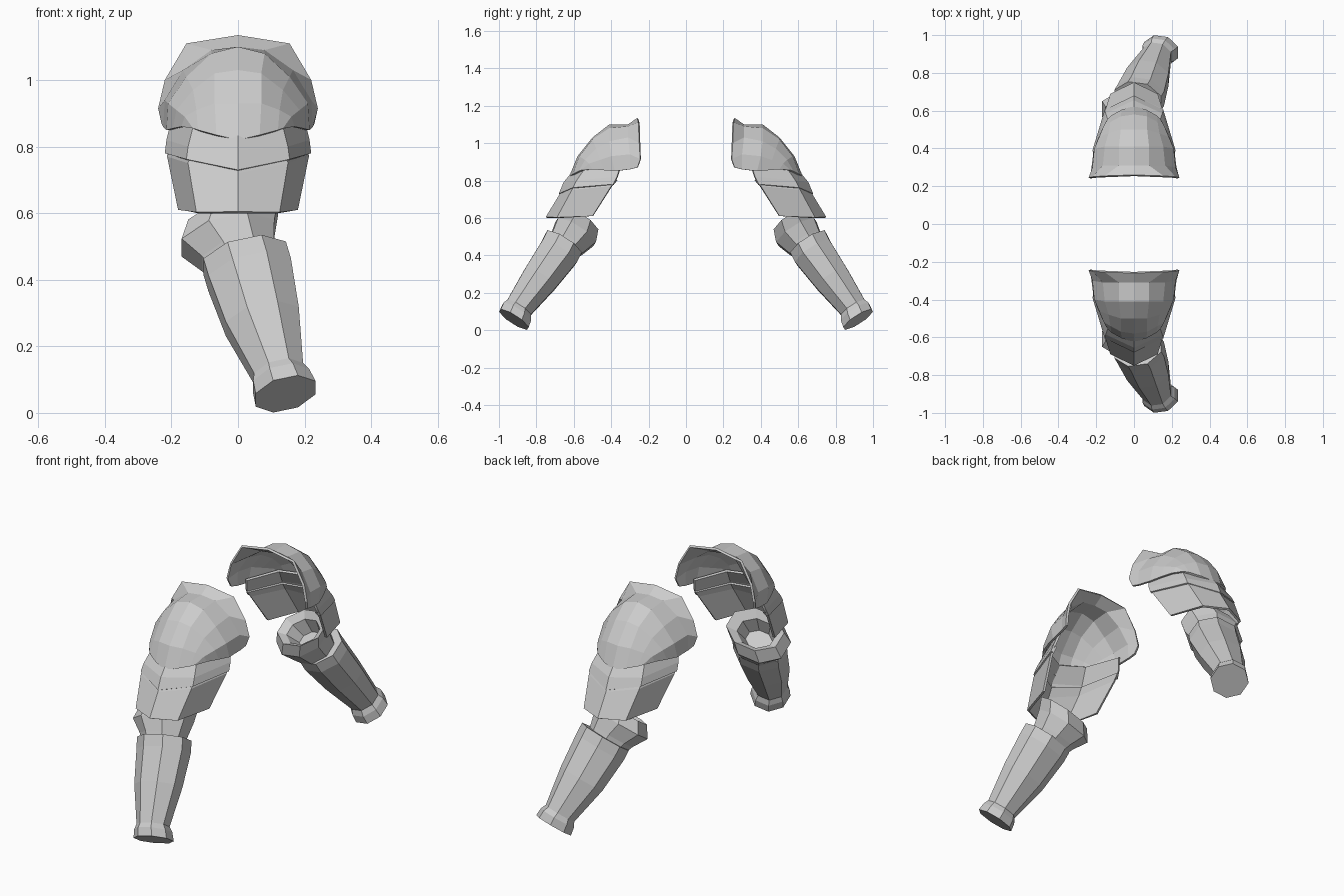
import bpy, bmesh, math
from mathutils import Vector

if "Cube" in bpy.data.objects:
    bpy.data.objects.remove(bpy.data.objects["Cube"], do_unlink=True)

COLOUR = (0.6, 0.6, 0.6, 1)
grey = bpy.data.materials.new("armour_grey")
grey.use_nodes = True
grey.diffuse_color = COLOUR
grey.node_tree.nodes["Principled BSDF"].inputs["Base Color"].default_value = COLOUR


def finish(name, bm, thickness=0):
    """Turn a bmesh into an object mirrored across the y axis."""
    mesh = bpy.data.meshes.new(name)
    bm.to_mesh(mesh)
    bm.free()
    mesh.materials.append(grey)
    obj = bpy.data.objects.new(name, mesh)
    bpy.context.collection.objects.link(obj)
    if thickness:
        solid = obj.modifiers.new("thickness", "SOLIDIFY")
        solid.thickness = thickness
        solid.offset = -1
    mirror = obj.modifiers.new("opposite_arm", "MIRROR")
    mirror.use_axis = (False, True, False)
    mirror.use_mirror_merge = False
    return obj


def shell(name, rows, thickness=0.012):
    """Curved plate: each row runs from the ridge (x = 0) to the side edge.
    Points are (half width, distance outward, height)."""
    bm = bmesh.new()
    grid = []
    for row in rows:
        full = [(-x, u, z) for x, u, z in reversed(row[1:])] + list(row)
        grid.append([bm.verts.new((x, -u, z)) for x, u, z in full])
    for upper, lower in zip(grid, grid[1:]):
        for i in range(len(upper) - 1):
            bm.faces.new((upper[i], lower[i], lower[i + 1], upper[i + 1]))
    bm.normal_update()
    if sum((f.normal.dot(Vector((0, -1, 0.5))) for f in bm.faces)) < 0:
        bmesh.ops.reverse_faces(bm, faces=bm.faces[:])
    return finish(name, bm, thickness)


# Arm axis, with two directions across it
AXIS = Vector((0.24, -0.53, -0.82)).normalized()
SIDE = Vector((1, 0, 0)) - AXIS * AXIS.x
SIDE.normalize()
ACROSS = AXIS.cross(SIDE)


def tube(name, stations, sides=8):
    """Closed loft; each station is (x, outward, height, side radius, cross radius)."""
    bm = bmesh.new()
    loops = []
    for x, u, z, ra, rb in stations:
        loop = []
        for k in range(sides):
            t = 2 * math.pi * (k + 0.5) / sides
            p = Vector((x, -u, z)) + SIDE * ra * math.cos(t) + ACROSS * rb * math.sin(t)
            loop.append(bm.verts.new(p))
        loops.append(loop)
    for a, b in zip(loops, loops[1:]):
        for k in range(sides):
            n = (k + 1) % sides
            bm.faces.new((a[k], a[n], b[n], b[k]))
    bm.faces.new(loops[0])
    bm.faces.new(loops[-1])
    bmesh.ops.recalc_face_normals(bm, faces=bm.faces[:])
    return finish(name, bm)


# Domed shoulder guard with a raised collar on the inner side
shell("shoulder_guard", [
    [(0, .26, 1.135), (.155, .255, 1.11), (.22, .25, 1.0), (.24, .245, .915), (.23, .26, .87)],
    [(0, .31, 1.10), (.08, .31, 1.09), (.165, .31, 1.03), (.22, .30, .94), (.225, .30, .86)],
    [(0, .41, 1.10), (.08, .41, 1.08), (.155, .41, 1.01), (.21, .40, .93), (.215, .38, .85)],
    [(0, .50, 1.03), (.07, .50, 1.02), (.135, .48, .97), (.185, .46, .91), (.195, .44, .855)],
    [(0, .58, .93), (.07, .57, .93), (.125, .54, .91), (.16, .52, .89), (.17, .50, .86)],
    [(0, .625, .82), (.065, .605, .835), (.12, .575, .85), (.135, .56, .855), (.15, .54, .857)],
])

# Two overlapping upper arm plates with pointed lower edges
shell("upper_arm_plate", [
    [(0, .59, .87), (.13, .53, .88), (.20, .35, .88)],
    [(0, .655, .79), (.15, .585, .80), (.215, .37, .82)],
    [(0, .68, .73), (.155, .605, .762), (.22, .39, .78)],
])
shell("lower_arm_plate", [
    [(0, .655, .77), (.145, .58, .79), (.21, .37, .805)],
    [(0, .68, .72), (.15, .61, .75), (.213, .40, .77)],
    [(0, .75, .605), (.125, .69, .603), (.18, .50, .61)],
])

# Bulging elbow cuff with a recessed opening at the top
tube("elbow_cuff", [
    (0, .62, .50, .07, .055),
    (-.015, .575, .56, .10, .08),
    (-.015, .565, .585, .15, .115),
    (-.03, .59, .525, .155, .13),
    (0, .63, .47, .12, .11),
    (.02, .67, .42, .10, .09),
])

# Tapered forearm guard with a flared, capped wrist
tube("forearm_guard", [
    (.02, .655, .465, .115, .10),
    (.02, .655, .465, .138, .118),
    (.035, .68, .415, .138, .118),
    (.073, .78, .275, .122, .105),
    (.122, .895, .118, .082, .08),
    (.13, .905, .095, .094, .094),
    (.143, .92, .057, .10, .096),
])
